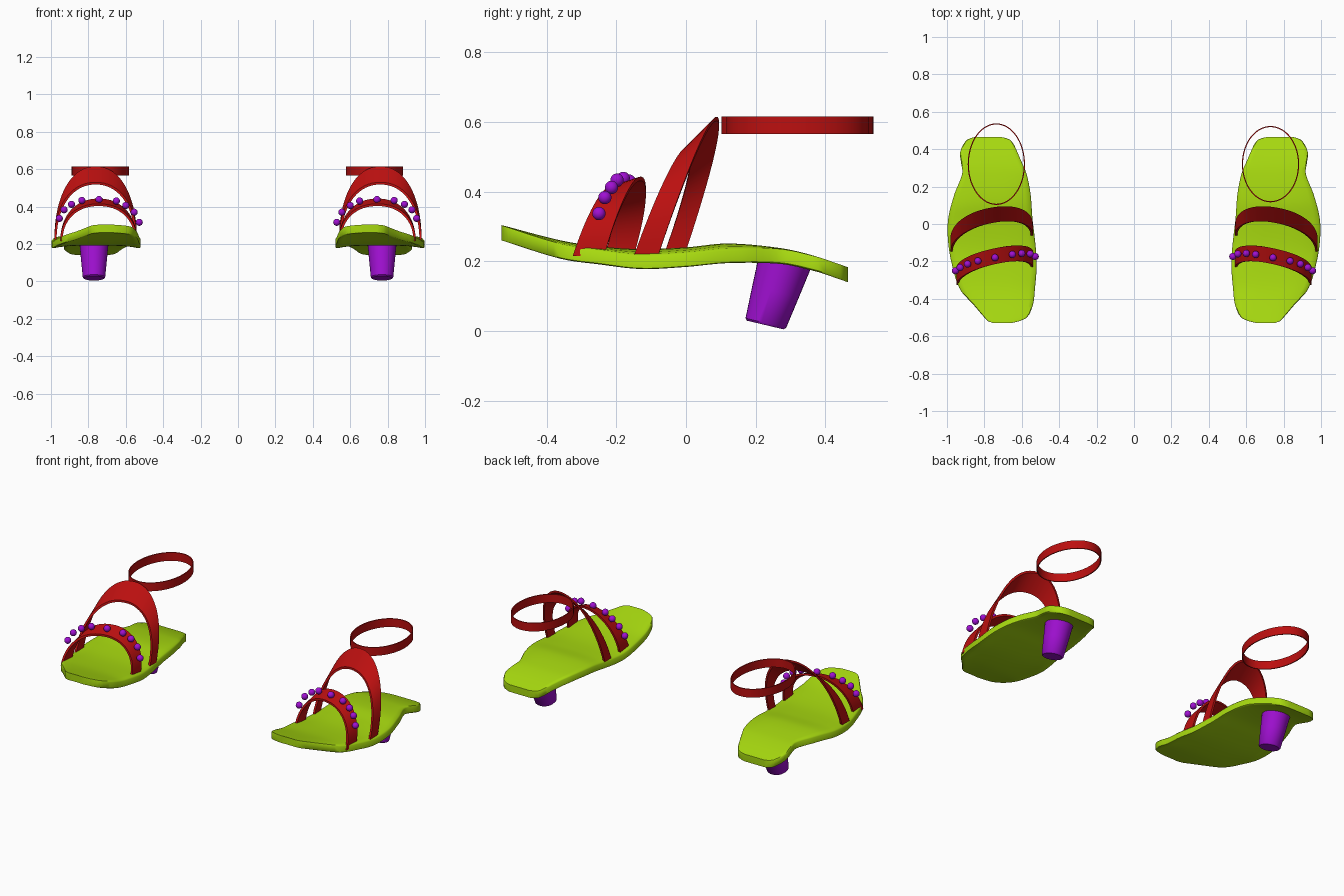
import bpy, bmesh, math
from mathutils import Vector

if "Cube" in bpy.data.objects:
    bpy.data.objects.remove(bpy.data.objects["Cube"])


def material(name, rgb):
    m = bpy.data.materials.new(name)
    m.diffuse_color = (*rgb, 1)
    m.use_nodes = True
    m.node_tree.nodes["Principled BSDF"].inputs["Base Color"].default_value = m.diffuse_color
    return m


LIME = material("lime", (0.39, 0.70, 0.005))
RED = material("red", (0.50, 0.005, 0.005))
PURPLE = material("purple", (0.35, 0.005, 0.64))


def finish(bm, name, mat, angle=40):
    bmesh.ops.recalc_face_normals(bm, faces=bm.faces)
    me = bpy.data.meshes.new(name)
    bm.to_mesh(me)
    bm.free()
    me.materials.append(mat)
    ob = bpy.data.objects.new(name, me)
    bpy.context.collection.objects.link(ob)
    bpy.ops.object.select_all(action='DESELECT')
    ob.select_set(True)
    bpy.context.view_layer.objects.active = ob
    bpy.ops.object.shade_smooth_by_angle(angle=math.radians(angle))
    return ob


def loft(rings, closed=False):
    """Skin closed cross-sections; cap the ends unless the path is closed."""
    bm = bmesh.new()
    rows = [[bm.verts.new(p) for p in r] for r in rings]
    n = len(rows[0])
    pairs = list(zip(rows, rows[1:])) + ([(rows[-1], rows[0])] if closed else [])
    for a, b in pairs:
        for i in range(n):
            j = (i + 1) % n
            bm.faces.new((a[i], a[j], b[j], b[i]))
    if not closed:
        bm.faces.new(rows[0])
        bm.faces.new(rows[-1])
    return bm


def sample(table, y):
    """Smooth interpolation of a table keyed by its first column."""
    k = 0
    while k < len(table) - 2 and y > table[k + 1][0]:
        k += 1
    a, b = table[k], table[k + 1]
    p, q = table[max(k - 1, 0)], table[min(k + 2, len(table) - 1)]
    h = b[0] - a[0]
    t = min(max((y - a[0]) / h, 0), 1)
    out = []
    for c in range(1, len(a)):
        ma = (b[c] - p[c]) / (b[0] - p[0]) * h
        mb = (q[c] - a[c]) / (q[0] - a[0]) * h
        out.append((2*t**3 - 3*t**2 + 1) * a[c] + (t**3 - 2*t**2 + t) * ma
                   + (3*t**2 - 2*t**3) * b[c] + (t**3 - t**2) * mb)
    return out


# Sole outline: y, inner x, outer x
OUTLINE = [(-.53, .66, .75), (-.52, .615, .78), (-.50, .572, .80), (-.43, .54, .86),
           (-.35, .53, .93), (-.21, .52, .975), (-.08, .53, .995), (.03, .543, .993),
           (.16, .553, .96), (.27, .575, .918), (.33, .60, .925), (.38, .622, .93),
           (.43, .645, .91), (.455, .67, .885), (.465, .71, .85)]
# Sole profile: y, middle top z, edge bottom z
PROFILE = [(-.53, .304, .26), (-.36, .26, .206), (-.25, .243, .19), (-.13, .235, .176),
           (0, .24, .182), (.12, .251, .193), (.27, .238, .192), (.36, .218, .174),
           (.465, .183, .145)]


def sole(s):
    ys = [-.53, -.526, -.52, -.51] + [-.5 + .02 * i for i in range(47)] + [.443, .452, .46, .465]
    rings, thick = [], .043
    for y in ys:
        xi, xo = sample(OUTLINE, y)
        top, low = sample(PROFILE, y)
        drop = max(top - thick - low, 0)
        ts = [-1, -.97, -.85, -.6, -.3, 0, .3, .6, .85, .97, 1]
        ring = []
        for t in ts:
            z = top - drop * t**4 - (.006 if abs(t) == 1 else 0)
            ring.append((s * ((xi + xo) / 2 + t * (xo - xi) / 2), y, z))
        for t in reversed(ts):
            z = top - thick - drop * t**4 + (.004 if abs(t) == 1 else 0)
            ring.append((s * ((xi + xo) / 2 + t * (xo - xi) / 2), y, z))
        rings.append(ring)
    finish(loft(rings), "sole", LIME, 50)


def strap(s, name, xi, xo, front, back):
    """Arched ribbon. front/back edges: inner base y, outer base y, apex y, apex z."""
    cx, a, base, n, th = (xi + xo) / 2, (xo - xi) / 2, .215, 36, .012

    def edge(e, ang, shrink):
        c, si = math.cos(ang), math.sin(ang)
        px = math.copysign(abs(c)**.92, c)
        pz = si**.92
        y0 = e[0] + (e[1] - e[0]) * (px + 1) / 2
        ymid = (e[0] + e[1]) / 2
        return (s * (cx + (a - shrink) * px), y0 + (e[2] - ymid) * pz,
                base + (e[3] - base - shrink) * pz)

    rings = []
    for i in range(n + 1):
        ang = max(math.pi * (1 - i / n), 0)
        if i in (0, n):
            ang = math.pi - 1e-6 if i == 0 else 1e-6
        rings.append([edge(front, ang, 0), edge(back, ang, 0),
                      edge(back, ang, th), edge(front, ang, th)])
    finish(loft(rings), name, RED)


def ankle_ring(s, cx, ry):
    rings = []
    for i in range(64):
        a = 2 * math.pi * i / 64
        rings.append([(s * (cx + (.153 - d) * math.cos(a)), .32 + (ry - d) * math.sin(a), z)
                      for d, z in ((0, .565), (0, .615), (.006, .615), (.006, .565))])
    finish(loft(rings, True), "ankle_strap", RED)


def heel(s):
    lo, hi = Vector((s * .77, .2275, .017)), Vector((s * .77, .287, .208))
    u, v = Vector((1, 0, 0)), Vector((0, .973, -.23))
    rings = []
    for t, r in ((0, .054), (.03, .06), (.5, .069), (1, .078)):
        c = lo.lerp(hi, t)
        rings.append([c + u * r * math.cos(k * math.pi / 16) + v * r * math.sin(k * math.pi / 16)
                      for k in range(32)])
    finish(loft(rings), "heel", PURPLE)


# Bead centres along the front strap
BEADS = [(.955, -.25, .337), (.93, -.233, .383), (.89, -.214, .412), (.835, -.198, .433),
         (.743, -.18, .438), (.65, -.163, .43), (.60, -.157, .406), (.555, -.16, .37),
         (.528, -.174, .316)]


def beads(s):
    bm = bmesh.new()
    for x, y, z in BEADS:
        new = bmesh.ops.create_uvsphere(bm, u_segments=20, v_segments=12, radius=.019)
        bmesh.ops.translate(bm, verts=new["verts"], vec=(s * x, y, z))
    finish(bm, "beads", PURPLE, 60)


# Two mirrored shoes
for side, ring_x, ring_y in ((1, .73, .204), (-1, .736, .218)):
    sole(side)
    heel(side)
    strap(side, "front_strap", .54, .95, (-.235, -.325, -.215, .415), (-.15, -.235, -.13, .443))
    strap(side, "rear_strap", .54, .982, (-.065, -.15, .005, .53), (-.005, -.08, .088, .615))
    ankle_ring(side, ring_x, ring_y)
    beads(side)
